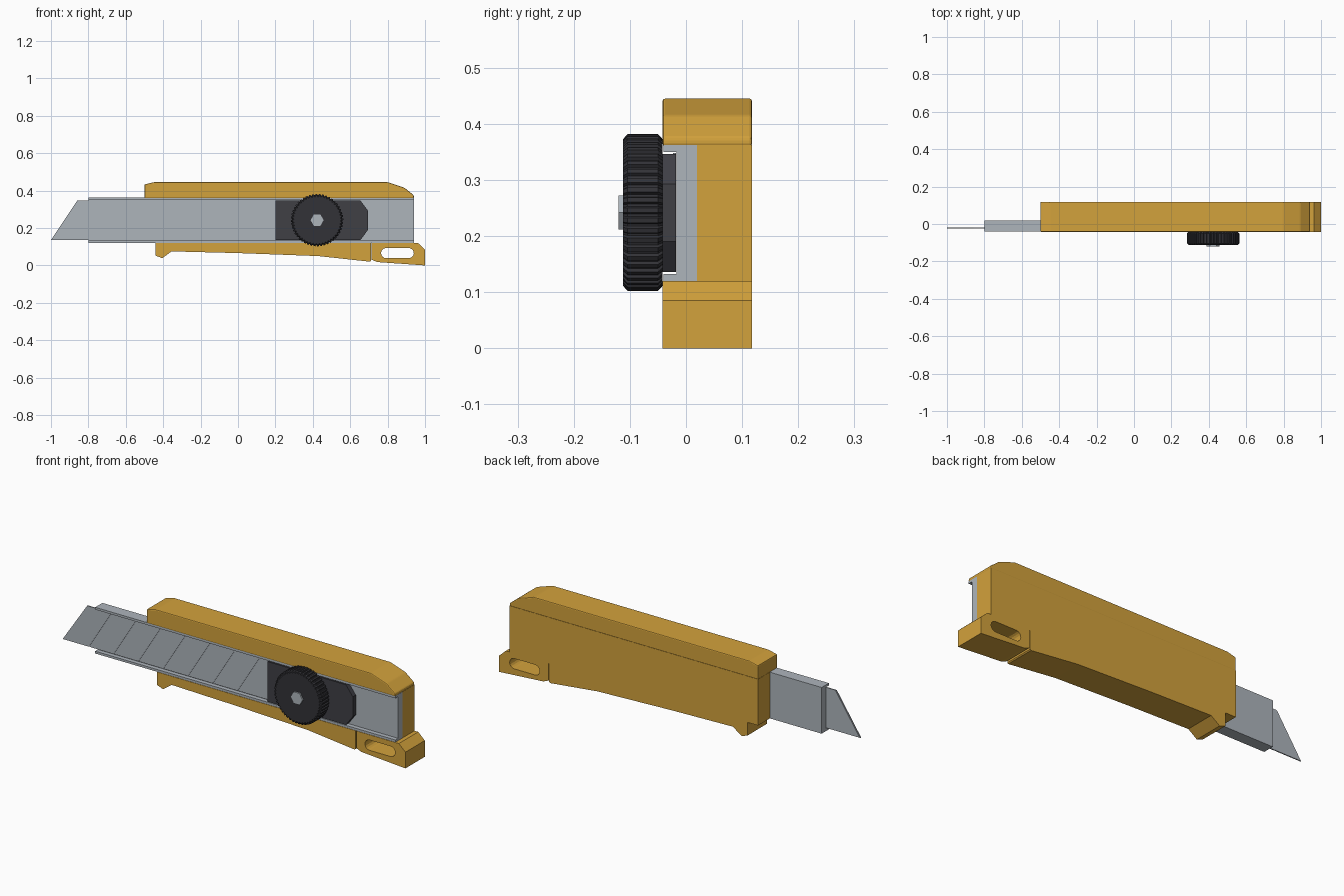
import bpy, bmesh, math

if "Cube" in bpy.data.objects:
    bpy.data.objects.remove(bpy.data.objects["Cube"])


def material(name, rgb):
    m = bpy.data.materials.new(name)
    m.diffuse_color = (*rgb, 1)
    m.use_nodes = True
    m.node_tree.nodes["Principled BSDF"].inputs["Base Color"].default_value = m.diffuse_color
    return m


YELLOW = material("yellow plastic", (0.65, 0.36, 0.045))
STEEL = material("steel", (0.42, 0.46, 0.50))
DARK = material("dark plastic", (0.05, 0.05, 0.06))
RUBBER = material("black grip", (0.032, 0.032, 0.038))
FRONT, BACK = -0.042, 0.118


def loft(name, layers, mat, bevel=0):
    """Join outlines given as (y, [(x, z), ...]) and close both ends."""
    bm = bmesh.new()
    rings = [[bm.verts.new((x, y, z)) for x, z in pts] for y, pts in layers]
    n = len(rings[0])
    for a, b in zip(rings, rings[1:]):
        for i in range(n):
            j = (i + 1) % n
            bm.faces.new((a[i], a[j], b[j], b[i]))
    bm.faces.new(rings[0])
    bm.faces.new(rings[-1][::-1])
    bmesh.ops.recalc_face_normals(bm, faces=bm.faces)
    if bevel:
        bmesh.ops.bevel(bm, geom=bm.edges[:], offset=bevel, segments=2,
                        profile=0.5, affect='EDGES', clamp_overlap=True)
    mesh = bpy.data.meshes.new(name)
    bm.to_mesh(mesh)
    bm.free()
    mesh.materials.append(mat)
    ob = bpy.data.objects.new(name, mesh)
    bpy.context.collection.objects.link(ob)
    return ob


def prism(name, pts, y0, y1, mat, bevel=0):
    return loft(name, [(y0, pts), (y1, pts)], mat, bevel)


def rect(x0, x1, z0, z1):
    return [(x0, z0), (x1, z0), (x1, z1), (x0, z1)]


# Handle: back plate, rounded top grip, lower grip with finger hook
prism("handle_back", rect(-0.5, 0.94, 0.12, 0.362), 0.02, BACK, YELLOW)
prism("top_grip", [(-0.5, 0.36), (0.94, 0.36), (0.94, 0.375), (0.89, 0.415),
                   (0.80, 0.445), (-0.45, 0.445), (-0.5, 0.433)],
      FRONT, BACK, YELLOW, 0.005)
prism("lower_grip", [(-0.44, 0.12), (-0.44, 0.052), (-0.405, 0.039), (-0.355, 0.075),
                     (0.0, 0.066), (0.43, 0.05), (0.705, 0.02), (0.71, 0.025), (0.71, 0.12)],
      FRONT, BACK, YELLOW)

# End cap with a lanyard slot cut through it
cap = prism("end_cap", [(0.715, 0.12), (0.715, 0.03), (0.745, 0.018), (1.0, 0.0),
                        (1.0, 0.085), (0.962, 0.12)], FRONT, BACK, YELLOW)
slot = []
for cx, start in ((0.913, -90), (0.792, 90)):
    for i in range(9):
        a = math.radians(start + i * 22.5)
        slot.append((cx + 0.027 * math.cos(a), 0.066 + 0.027 * math.sin(a)))
cutter = prism("slot_cutter", slot, FRONT - 0.1, BACK + 0.1, YELLOW)
cutter.hide_render = True
mod = cap.modifiers.new("slot", 'BOOLEAN')
mod.operation, mod.object, mod.solver = 'DIFFERENCE', cutter, 'EXACT'
bpy.context.view_layer.objects.active = cap
bpy.ops.object.modifier_apply(modifier=mod.name)
bpy.data.objects.remove(cutter)

# Steel channel: floor and two thin lips
prism("rail_floor", rect(-0.8, 0.94, 0.12, 0.362), -0.017, 0.02, STEEL)
for name, z0, z1 in (("rail_lip_lower", 0.12, 0.132), ("rail_lip_upper", 0.35, 0.362)):
    prism(name, rect(-0.8, 0.94, z0, z1), -0.04, -0.017, STEEL)

# Snap-off blade: thin core with raised segments leaving score lines
Z0, Z1 = 0.136, 0.348


def slanted(b0, t0, b1, t1):
    return [(b0, Z0), (b1, Z0), (t1, Z1), (t0, Z1)]


prism("blade_core", slanted(-0.995, -0.853, 0.25, 0.25), -0.0205, -0.0175, STEEL)
cuts = [(-1.0, -0.858)] + [(-0.846 + 0.1436 * k, -0.714 + 0.1436 * k) for k in range(7)]
cuts.append((0.25, 0.25))
for i, (a, b) in enumerate(zip(cuts, cuts[1:])):
    g = 0.0025 if i else 0
    prism(f"blade_segment_{i + 1}", slanted(a[0] + g, a[1] + g, b[0] - 0.0025, b[1] - 0.0025),
          -0.023, -0.0195, STEEL)

# Slider with clipped rear corners
prism("slider", [(0.2, 0.136), (0.655, 0.136), (0.695, 0.19), (0.695, 0.293),
                 (0.655, 0.346), (0.2, 0.346)], FRONT, -0.0175, DARK)

# Knurled locking wheel
CX, CZ, TEETH = 0.423, 0.242, 48


def knurl(shrink):
    pts = []
    for i in range(TEETH):
        for frac, r in ((0, 0.140), (0.45, 0.140), (0.6, 0.134), (0.85, 0.134)):
            a = 2 * math.pi * (i + frac) / TEETH
            pts.append((CX + (r - shrink) * math.cos(a), CZ + (r - shrink) * math.sin(a)))
    return pts


loft("wheel", [(-0.112, knurl(0.009)), (-0.104, knurl(0)),
               (-0.050, knurl(0)), (-0.042, knurl(0.009))], RUBBER)

# Hexagonal wheel bolt
hexagon = [(CX + 0.035 * math.cos(math.radians(60 * i)),
            CZ + 0.035 * math.sin(math.radians(60 * i))) for i in range(6)]
prism("hex_bolt", hexagon, -0.12, -0.108, STEEL)
